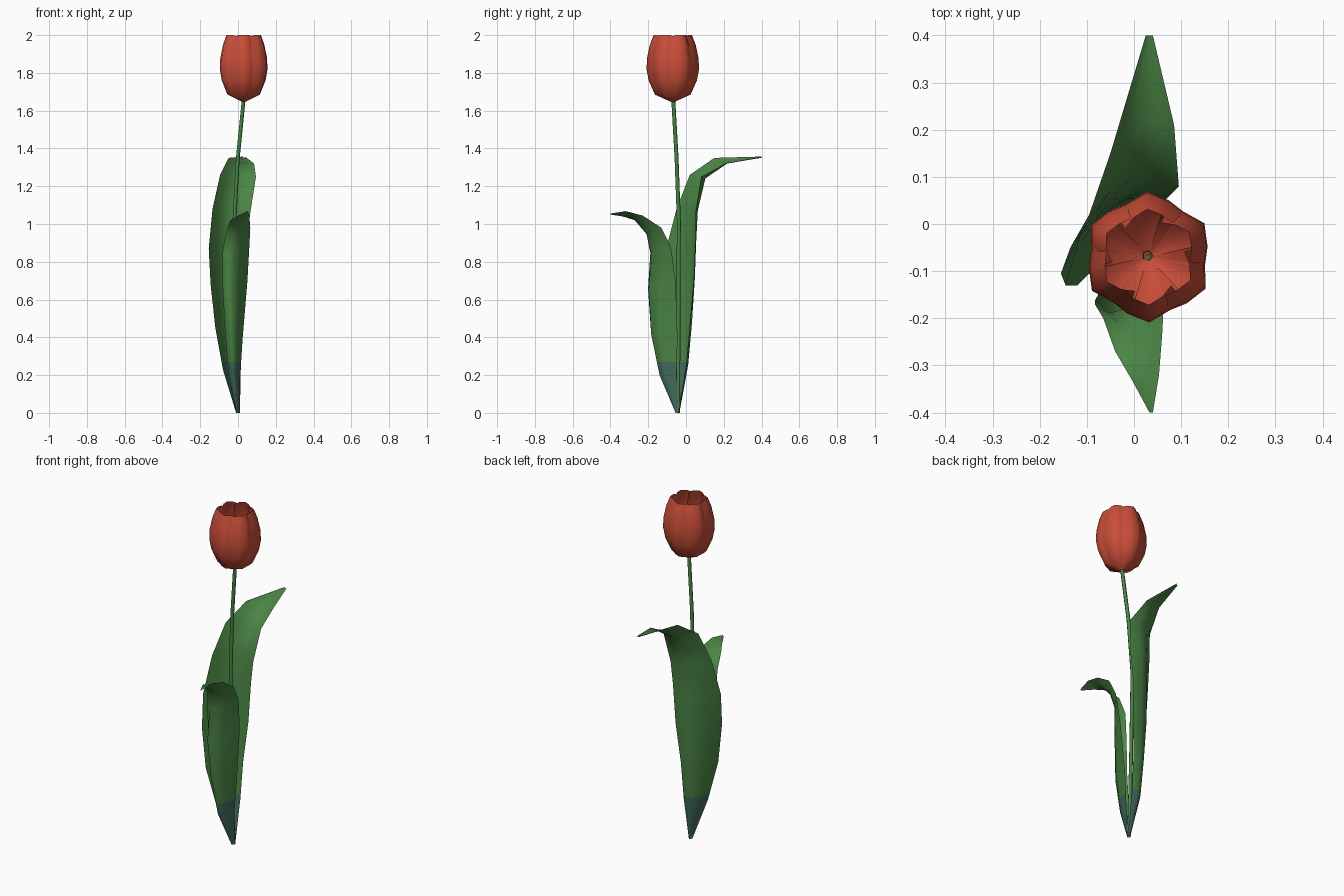
import bpy, bmesh, math
from mathutils import Vector

if "Cube" in bpy.data.objects:
    bpy.data.objects.remove(bpy.data.objects["Cube"])


def material(name, rgb):
    m = bpy.data.materials.new(name)
    m.diffuse_color = (*rgb, 1)
    m.use_nodes = True
    m.node_tree.nodes["Principled BSDF"].inputs["Base Color"].default_value = m.diffuse_color
    return m


RED = material("petal red", (0.58, 0.075, 0.04))
GREEN = material("leaf green", (0.07, 0.235, 0.06))
TEAL = material("leaf base teal", (0.055, 0.15, 0.11))


def grid_object(name, rows, mats, split_z=None, closed=False):
    """Skin a list of point rows; faces below split_z get the second material."""
    bm = bmesh.new()
    grid = [[bm.verts.new(p) for p in row] for row in rows]
    n = len(rows[0])
    for a, b in zip(grid, grid[1:]):
        for i in range(n if closed else n - 1):
            j = (i + 1) % n
            bm.faces.new((a[i], a[j], b[j], b[i]))
    if split_z:
        bmesh.ops.bisect_plane(bm, geom=bm.verts[:] + bm.edges[:] + bm.faces[:],
                               plane_co=(0, 0, split_z), plane_no=(0, 0, 1))
    for f in bm.faces:
        f.smooth = True
        if split_z and f.calc_center_median().z < split_z:
            f.material_index = 1
    me = bpy.data.meshes.new(name)
    bm.to_mesh(me)
    bm.free()
    for m in mats:
        me.materials.append(m)
    ob = bpy.data.objects.new(name, me)
    bpy.context.collection.objects.link(ob)
    return ob


def leaf(name, sections):
    """Each section gives left edge, midrib and right edge; a curve joins them."""
    rows = []
    for s in sections:
        l, m, r = Vector(s[0:3]), Vector(s[3:6]), Vector(s[6:9])
        c = 2 * m - (l + r) / 2
        rows.append([(1 - t) ** 2 * l + 2 * t * (1 - t) * c + t * t * r
                     for t in (0, 0.25, 0.5, 0.75, 1)])
    return grid_object(name, rows, [GREEN, TEAL], split_z=0.27)


# Tall leaf, bending backwards
leaf("back_leaf", [
    (-.01, -.045, 0, 0, -.035, 0, .01, -.04, 0),
    (-.08, -.09, .23, -.045, 0, .25, .015, 0, .25),
    (-.12, -.13, .45, -.06, .01, .47, .02, .02, .47),
    (-.145, -.13, .68, -.07, .02, .7, .04, .04, .7),
    (-.155, -.105, .87, -.065, .03, .9, .05, .05, .93),
    (-.135, -.05, 1.08, -.05, .05, 1.08, .065, .05, 1.06),
    (-.095, .02, 1.26, 0, .1, 1.24, .095, .08, 1.25),
    (-.05, .15, 1.35, .02, .21, 1.325, .085, .21, 1.32),
    (.025, .4, 1.357, .032, .4, 1.35, .04, .4, 1.355),
])

# Shorter leaf, bending forwards
leaf("front_leaf", [
    (-.008, -.05, 0, 0, -.055, 0, .01, -.04, 0),
    (-.05, -.10, .2, -.02, -.14, .2, .012, -.05, .2),
    (-.07, -.14, .45, -.025, -.185, .42, .025, -.045, .4),
    (-.082, -.16, .68, -.03, -.197, .65, .05, -.055, .7),
    (-.083, -.17, .85, -.02, -.18, .85, .06, -.08, .88),
    (-.065, -.2, .95, 0, -.2, .95, .065, -.13, .98),
    (-.04, -.27, 1.02, .01, -.27, 1.03, .06, -.23, 1.045),
    (-.002, -.335, 1.04, .02, -.335, 1.055, .053, -.32, 1.068),
    (.033, -.4, 1.05, .037, -.4, 1.052, .04, -.4, 1.055),
])

# Slender five-sided stem
path = [(0, -.042, 0), (-.012, -.04, .5), (-.02, -.038, 1.02), (-.002, -.05, 1.35), (.03, -.068, 1.67)]
grid_object("stem", [[(x + .011 * math.cos(k * math.tau / 5), y + .011 * math.sin(k * math.tau / 5), z)
                      for k in range(5)] for x, y, z in path], [GREEN], closed=True)

# Six overlapping petals, each tucked under its neighbour on one side
CX, CY = 0.03, -0.07
PROFILE = [(1.645, .04), (1.685, .68), (1.76, .92), (1.82, 1), (1.88, .98), (1.95, .87), (2.0, .73)]
COLUMNS = [(-42, .122), (-21, .128), (0, .139), (21, .122), (42, .106)]
for k in range(6):
    rows = []
    for z, s in PROFILE:
        spread = 1 if z < 1.9 else 0.9
        row = []
        for i, (deg, r) in enumerate(COLUMNS):
            a = math.radians(91 + 60 * k + deg * spread)
            drop = 0.008 if z == 2.0 and i in (0, 4) else 0
            row.append((CX + r * s * math.cos(a), CY + r * s * math.sin(a), z - drop))
        rows.append(row)
    grid_object(f"petal_{k + 1}", rows, [RED])
